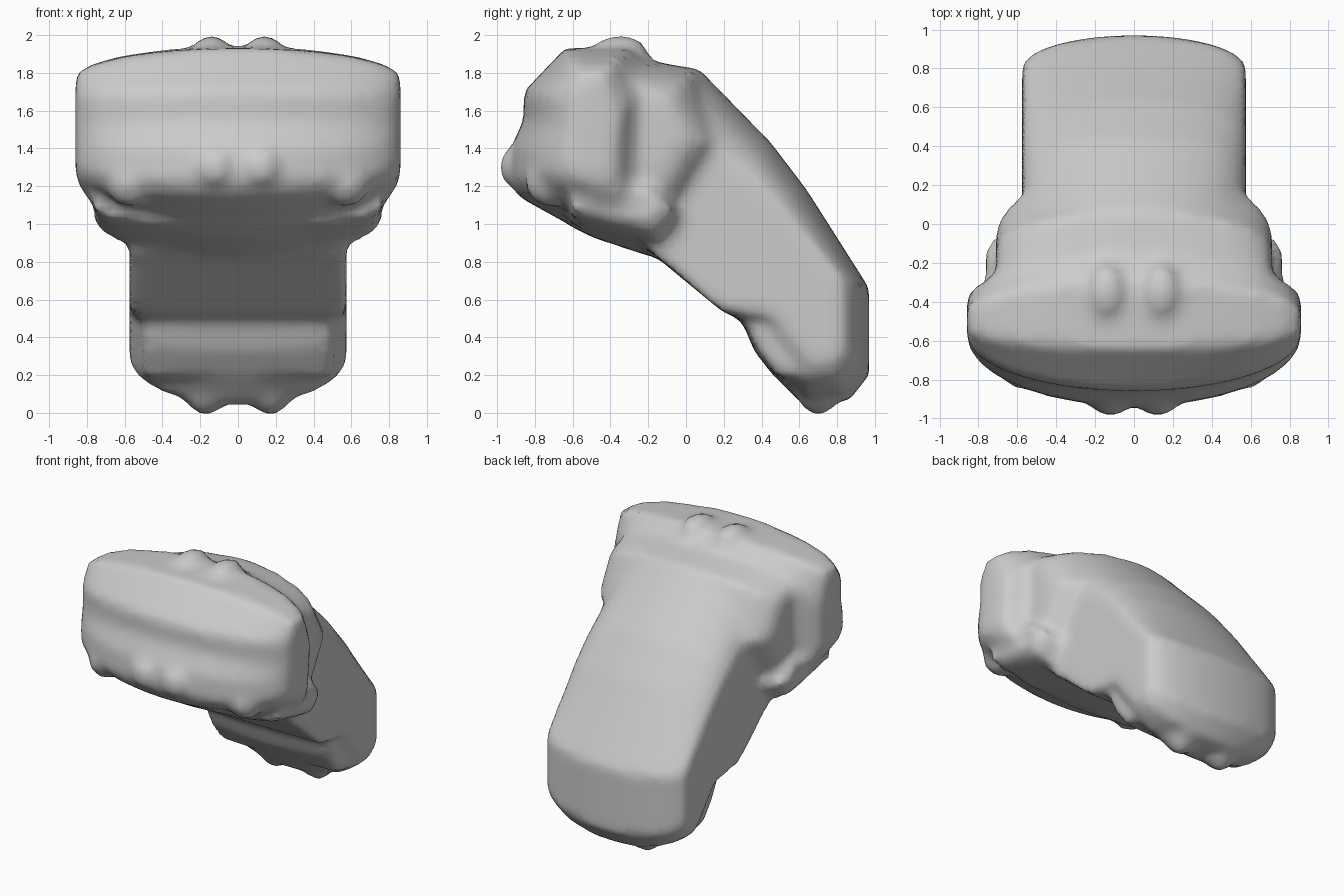
import bpy, bmesh
from math import sin, cos, pi
from mathutils import Matrix, Vector

if "Cube" in bpy.data.objects:
    bpy.data.objects.remove(bpy.data.objects["Cube"])


def rounded_slab(bm, half_width, core, side, steps=9):
    """Sweep a side profile (y, z) across x, easing elliptically from core to side."""
    rings = []
    for k in range(-steps, steps + 1):
        a = k / steps * pi / 2
        t = 1 - cos(a)
        rings.append([bm.verts.new((half_width * sin(a), *Vector(p).lerp(Vector(q), t)))
                      for p, q in zip(core, side)])
    n = len(core)
    for a, b in zip(rings, rings[1:]):
        for i in range(n):
            j = (i + 1) % n
            bm.faces.new((a[i], a[j], b[j], b[i]))
    bm.faces.new(rings[0])
    bm.faces.new(rings[-1])


def lumps(bm, x, y, z, r, stretch=1.0):
    """Mirrored pair of rounded bumps, stretched front to back."""
    for s in (1, -1):
        m = Matrix.Translation((x * s, y, z)) @ Matrix.Diagonal((r, r * stretch, r, 1))
        bmesh.ops.create_icosphere(bm, subdivisions=3, radius=1, matrix=m)


bm = bmesh.new()

# slanting neck with a blunt foot end
rounded_slab(bm, 0.575,
             [(-.2, .86), (.2, .53), (.29, .5), (.46, .2), (.62, .04), (.86, .06),
              (.97, .2), (.97, .66), (.64, 1.18), (.45, 1.43), (.06, 1.83), (-.2, 1.83)],
             [(-.2, .87), (.2, .53), (.5, .52), (.63, .38), (.69, .3), (.75, .3),
              (.8, .35), (.8, .72), (.45, 1.12), (.35, 1.2), (.02, 1.44), (-.2, 1.44)])

# squarer front of the foot
rounded_slab(bm, 0.51,
             [(.2, .53), (.29, .5), (.36, .33), (.46, .2), (.7, .1), (.7, .53)],
             [(.2, .53), (.32, .5), (.38, .36), (.5, .2), (.7, .2), (.7, .53)])

# broad head
rounded_slab(bm, 0.86,
             [(-.2, .83), (-.5, .93), (-.88, 1.14), (-.94, 1.22), (-.93, 1.4), (-.86, 1.55),
              (-.86, 1.7), (-.64, 1.93), (-.3, 1.94), (-.16, 1.86)],
             [(-.42, 1.32), (-.47, 1.27), (-.53, 1.27), (-.57, 1.32), (-.57, 1.4), (-.57, 1.5),
              (-.57, 1.68), (-.54, 1.77), (-.46, 1.77), (-.4, 1.5)])

# shoulders tapering from the head into the neck
rounded_slab(bm, 0.71,
             [(-.4, .95), (0, .95), (.3, 1.4), (.06, 1.82), (-.4, 1.9)],
             [(-.4, 1.28), (-.12, 1.3), (-.06, 1.45), (-.14, 1.62), (-.4, 1.76)])

# jowls under the head
rounded_slab(bm, 0.76,
             [(-.6, .98), (-.1, .82), (0, 1), (-.1, 1.2), (-.6, 1.2)],
             [(-.6, 1.08), (-.2, 1.02), (-.1, 1.1), (-.2, 1.19), (-.6, 1.2)])

# crown knobs, nose lobes, lip, brow and toe bumps
lumps(bm, .14, -.35, 1.9, .1, 1.5)
lumps(bm, .12, -.87, 1.3, .12)
lumps(bm, .57, -.72, 1.22, .13)
lumps(bm, .66, -.6, 1.65, .12)
lumps(bm, .17, .7, .1, .11)

bmesh.ops.recalc_face_normals(bm, faces=bm.faces)
mesh = bpy.data.meshes.new("sculpted_body")
bm.to_mesh(mesh)
bm.free()
body = bpy.data.objects.new("sculpted_body", mesh)
bpy.context.collection.objects.link(body)

# fuse everything into one coarse, softly shaded skin
fuse = body.modifiers.new("fuse", 'REMESH')
fuse.mode = 'VOXEL'
fuse.voxel_size = 0.04
fuse.use_smooth_shade = True
soft = body.modifiers.new("soften", 'SMOOTH')
soft.factor = 0.5
soft.iterations = 2
